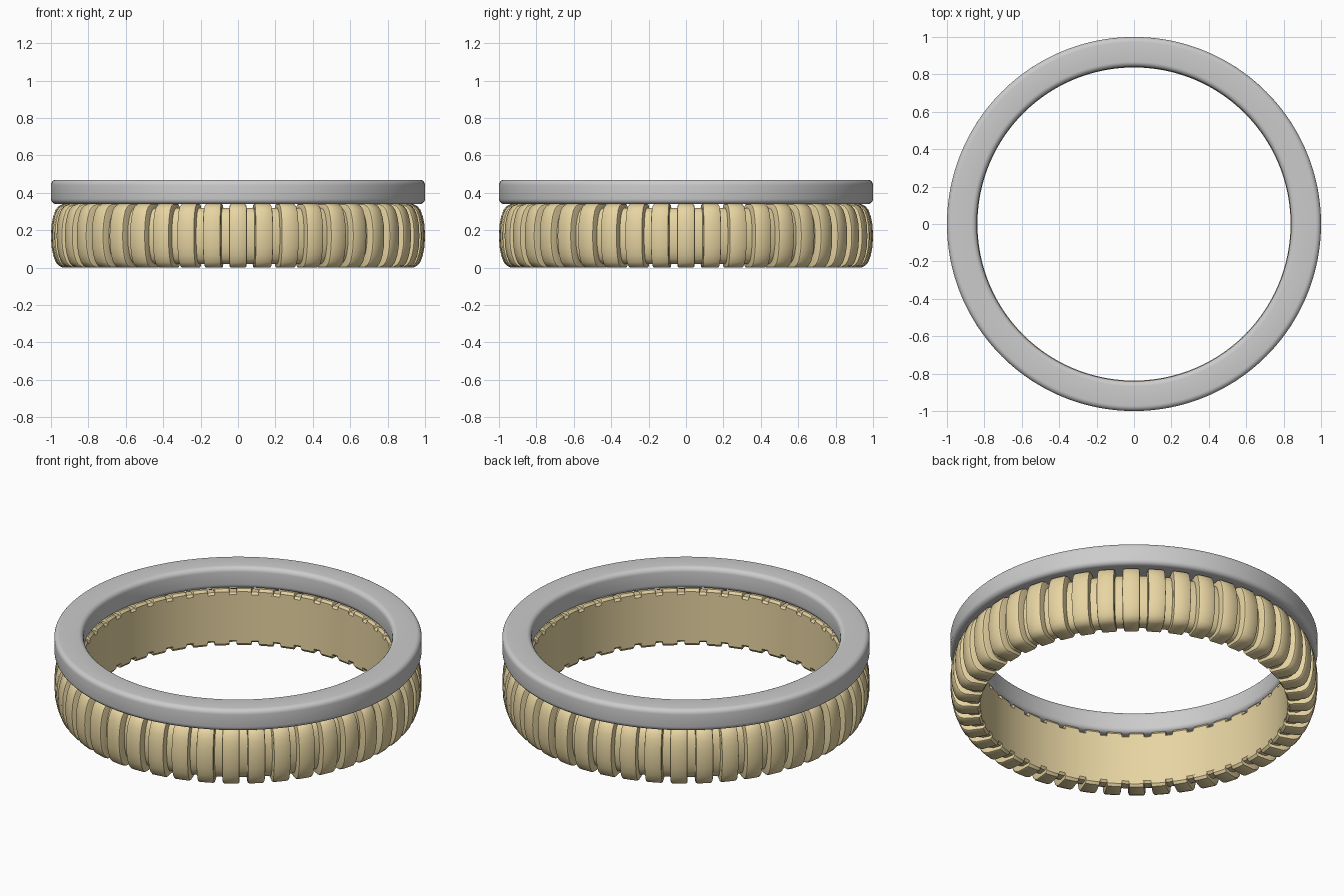
import bpy, bmesh
from math import sin, cos, tau, radians

if "Cube" in bpy.data.objects:
    bpy.data.objects.remove(bpy.data.objects["Cube"])

RIBS = 44


def finish(name, bm, mat=None):
    bmesh.ops.recalc_face_normals(bm, faces=bm.faces)
    me = bpy.data.meshes.new(name)
    bm.to_mesh(me)
    bm.free()
    ob = bpy.data.objects.new(name, me)
    bpy.context.collection.objects.link(ob)
    if mat:
        me.materials.append(mat)
    bpy.ops.object.select_all(action='DESELECT')
    bpy.context.view_layer.objects.active = ob
    ob.select_set(True)
    bpy.ops.object.shade_smooth_by_angle(angle=radians(35))
    return ob


def section(bm, profile, a):
    return [bm.verts.new((r * cos(a), r * sin(a), z)) for r, z in profile]


def bridge(bm, s, t):
    n = len(s)
    for i in range(n):
        j = (i + 1) % n
        bm.faces.new((s[i], s[j], t[j], t[i]))


def lathe(name, profile, steps, mat=None):
    bm = bmesh.new()
    rings = [section(bm, profile, tau * k / steps) for k in range(steps)]
    for k in range(steps):
        bridge(bm, rings[k], rings[(k + 1) % steps])
    return finish(name, bm, mat)


def rounded(r0, r1, z0, z1, c):
    # closed rectangle profile with rounded corners
    pts = []
    for cx, cz, start in ((r1 - c, z1 - c, 0), (r0 + c, z1 - c, 90),
                          (r0 + c, z0 + c, 180), (r1 - c, z0 + c, 270)):
        for k in range(6):
            a = radians(start + 18 * k)
            pts.append((cx + c * cos(a), cz + c * sin(a)))
    return pts


gold = bpy.data.materials.new("gold")
gold.diffuse_color = (0.80, 0.66, 0.36, 1)
gold.use_nodes = True
gold.node_tree.nodes["Principled BSDF"].inputs["Base Color"].default_value = gold.diffuse_color

# plain rounded upper ring
lathe("upper_ring", rounded(0.84, 1.0, 0.34, 0.47, 0.028), 192)

# bulged cross-section of the ribbed band, mirrored about its mid height
half = [(0.837, 0.014), (0.848, 0.0), (0.935, 0.0), (0.958, 0.01),
        (0.975, 0.03), (0.988, 0.065), (0.997, 0.11), (1.0, 0.17)]
rib_profile = half + [(r, 0.34 - z) for r, z in reversed(half[:-1])]


def inset(d_r, d_z):
    return [(r - d_r if r > 0.9 else r,
             0.17 + (z - 0.17) * (1 - d_z / 0.17)) for r, z in rib_profile]


# recessed core seen in the grooves
lathe("band_core", inset(0.045, 0.02), 176, gold)

# ribs with softened side edges, one centred on each axis
bm = bmesh.new()
stations = [(-0.049, inset(0.012, 0.01)), (-0.046, inset(0.004, 0.003)),
            (-0.039, rib_profile), (0, rib_profile), (0.039, rib_profile),
            (0.046, inset(0.004, 0.003)), (0.049, inset(0.012, 0.01))]
for k in range(RIBS):
    secs = [section(bm, p, tau * k / RIBS + a) for a, p in stations]
    for s, t in zip(secs, secs[1:]):
        bridge(bm, s, t)
    bm.faces.new(secs[0])
    bm.faces.new(secs[-1])
finish("band_ribs", bm, gold)
